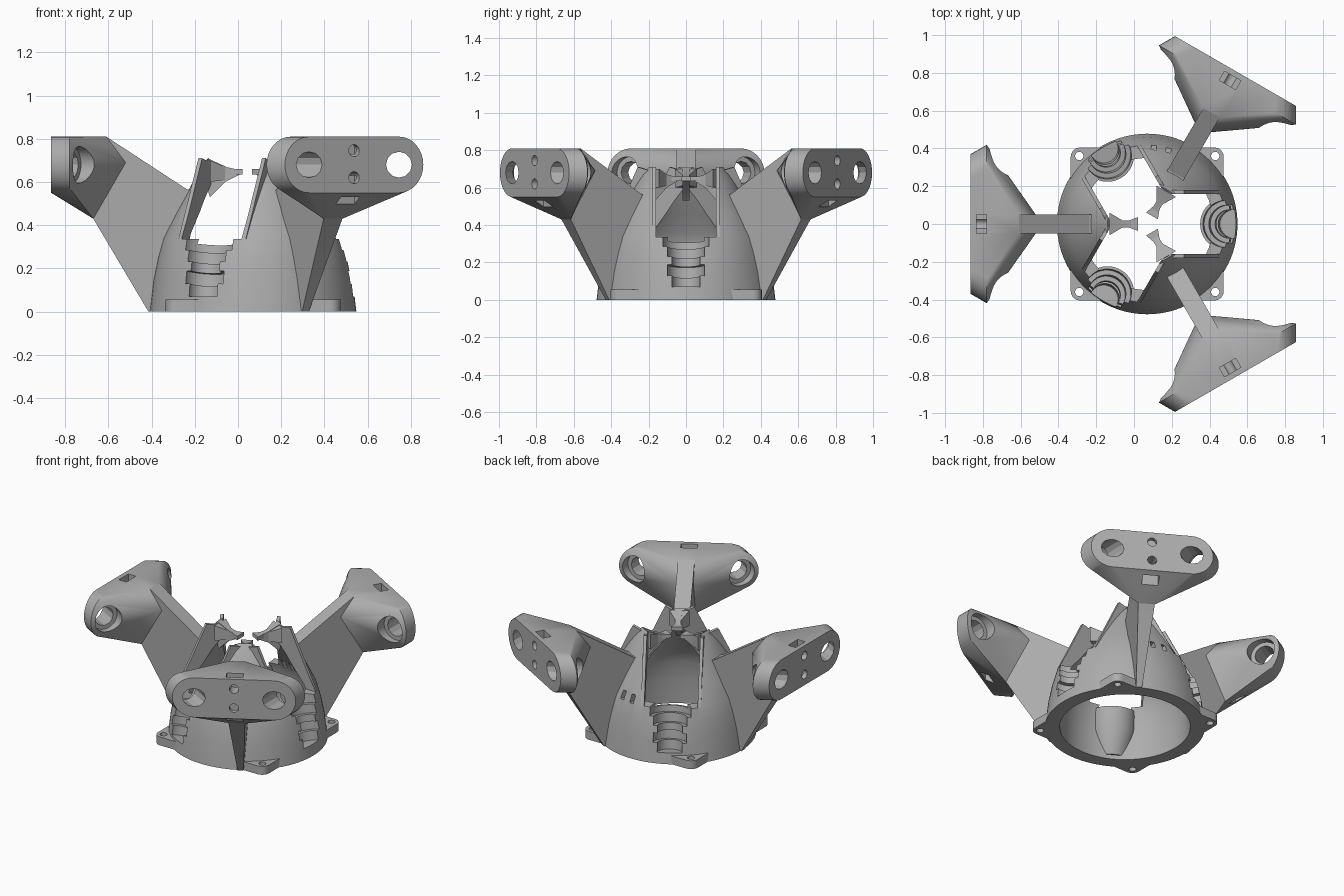
import bpy, bmesh
from math import radians, cos, sin, tan, pi
from mathutils import Matrix, Vector

cube = bpy.data.objects.get("Cube")
if cube:
    bpy.data.objects.remove(cube)

grey = bpy.data.materials.new("plain grey")
grey.use_nodes = True
colour = (0.42, 0.42, 0.42, 1)
grey.diffuse_color = colour
grey.node_tree.nodes["Principled BSDF"].inputs["Base Color"].default_value = colour

CENTRE = Matrix.Translation((0.07, 0, 0))
ARMS = (60, 180, 300)
WINDOWS = (0, 120, 240)


def turn(angle):
    return Matrix.Rotation(radians(angle), 4, 'Z')


def finish(bm, name, matrix=Matrix()):
    """Turn a bmesh into an object, with its transform baked in."""
    bmesh.ops.transform(bm, matrix=matrix, verts=bm.verts)
    bmesh.ops.recalc_face_normals(bm, faces=bm.faces)
    mesh = bpy.data.meshes.new(name)
    bm.to_mesh(mesh)
    bm.free()
    mesh.materials.append(grey)
    obj = bpy.data.objects.new(name, mesh)
    bpy.context.collection.objects.link(obj)
    return obj


def prism(name, points, half, matrix=Matrix()):
    """Extrude an x-z outline along y; half may be a function of z."""
    width = half if callable(half) else (lambda z: half)
    bm = bmesh.new()
    sides = [[bm.verts.new((x, s * width(z), z)) for x, z in points] for s in (-1, 1)]
    n = len(points)
    for side in sides:
        bm.faces.new(side)
    for i in range(n):
        j = (i + 1) % n
        bm.faces.new((sides[0][i], sides[0][j], sides[1][j], sides[1][i]))
    return finish(bm, name, matrix)


def lathe(name, points, steps, matrix=Matrix()):
    """Spin a closed r-z outline about z."""
    bm = bmesh.new()
    verts = [bm.verts.new((r, 0, z)) for r, z in points]
    edges = [bm.edges.new((verts[i], verts[i - 1])) for i in range(len(verts))
             if points[i][0] or points[i - 1][0]]
    bmesh.ops.spin(bm, geom=verts + edges, cent=(0, 0, 0), axis=(0, 0, 1),
                   angle=2 * pi, steps=steps, use_merge=True)
    bmesh.ops.remove_doubles(bm, verts=bm.verts, dist=1e-4)
    return finish(bm, name, matrix)


def box(name, low, high, matrix=Matrix()):
    return prism(name, [(low[0], low[2]), (high[0], low[2]), (high[0], high[2]),
                        (low[0], high[2])], (high[1] - low[1]) / 2,
                 matrix @ Matrix.Translation((0, (high[1] + low[1]) / 2, 0)))


def rod(name, start, direction, length, radius, sides=32):
    """Solid cylinder from a start point along a direction."""
    spin = Vector(direction).to_track_quat('Z', 'Y').to_matrix().to_4x4()
    return lathe(name, [(0, 0), (radius, 0), (radius, length), (0, length)], sides,
                 Matrix.Translation(start) @ spin)


def hull(name, points, matrix=Matrix()):
    bm = bmesh.new()
    for p in points:
        bm.verts.new(p)
    res = bmesh.ops.convex_hull(bm, input=bm.verts)
    loose = {v for v in res["geom_interior"] + res["geom_unused"]
             if isinstance(v, bmesh.types.BMVert)}
    bmesh.ops.delete(bm, geom=list(loose), context='VERTS')
    bmesh.ops.dissolve_limit(bm, angle_limit=0.01, verts=bm.verts, edges=bm.edges)
    return finish(bm, name, matrix)


def combine(obj, tools, operation, keep=False):
    """Apply booleans at once and discard the tools."""
    for tool in tools:
        mod = obj.modifiers.new("cut", 'BOOLEAN')
        mod.object, mod.operation, mod.solver = tool, operation, 'EXACT'
    graph = bpy.context.evaluated_depsgraph_get()
    mesh = bpy.data.meshes.new_from_object(obj.evaluated_get(graph))
    obj.modifiers.clear()
    obj.data = mesh
    if not keep:
        for tool in tools:
            bpy.data.objects.remove(tool)


# Shell: hollow ogive with three tall windows
outer = [(0.478, 0), (0.46, 0.15), (0.44, 0.25), (0.415, 0.34), (0.36, 0.45),
         (0.295, 0.57), (0.24, 0.67), (0.21, 0.71)]
inner = [(0.16, 0.66), (0.2, 0.58), (0.27, 0.46), (0.34, 0.36), (0.37, 0.28),
         (0.385, 0.15), (0.39, 0)]
shell = lathe("shell", outer + inner, 96)
solid = lathe("solid_helper", [(0, 0)] + outer + [(0, 0.71)], 96)

# Stepped sockets below the windows, with bulges on the inside
socket = [(0, 0.07), (0.075, 0.07), (0.075, 0.13), (0.1, 0.13), (0.1, 0.19), (0.075, 0.19),
          (0.075, 0.235), (0.1, 0.235), (0.1, 0.29), (0.125, 0.29), (0.125, 0.42), (0, 0.42)]
bulges, cutters = [], []
for a in WINDOWS:
    lean = turn(a) @ Matrix.Translation((0.47, 0, 0)) @ Matrix.Rotation(radians(-9), 4, 'Y')
    bulge = lathe("bulge", [(0, 0.04), (0.09, 0.04), (0.14, 0.2), (0.14, 0.33), (0, 0.33)],
                  40, lean)
    combine(bulge, [solid], 'INTERSECT', keep=True)
    bulges.append(bulge)
    cutters.append(lathe("socket_cutter", socket, 40, lean))
    cutters.append(box("window_cutter", (0, -0.16, 0.335), (0.7, 0.16, 0.9), turn(a)))
bpy.data.objects.remove(solid)

# Two small cable slots through the shell
for a in (74, 85):
    cutters.append(box("slot_cutter", (0.3, -0.014, 0.33), (0.5, 0.014, 0.38), turn(a)))
combine(shell, bulges, 'UNION')
combine(shell, cutters, 'DIFFERENCE')
shell.data.transform(CENTRE)
parts = [shell]

# Frame walls along both sides of each window
frame = [(0.38, 0.335), (0.195, 0.71), (0.1, 0.685), (0.14, 0.59), (0.33, 0.335)]
for a in WINDOWS:
    for side in (-1, 1):
        shift = Matrix.Translation((0, side * 0.17, 0))
        parts.append(prism("window_frame", frame, 0.01, CENTRE @ turn(a) @ shift))

# Thin ribs reaching in to the open tip, each with a flared end
rib = [(0.24, 0.66), (0.2, 0.705), (0.12, 0.668), (0.06, 0.655), (0.06, 0.635),
       (0.13, 0.6), (0.2, 0.53)]
for a in ARMS:
    place = CENTRE @ turn(a)
    parts.append(prism("tip_rib", rib, 0.018, place))
    parts.append(hull("tip_flare", [(x, s * y, z) for x, y in ((0.11, 0.014), (0.05, 0.036),
                                                               (0.065, 0.03))
                                    for s in (-1, 1) for z in (0.635, 0.66)], place))
    parts.append(hull("rib_root", [(x, s * y, z) for x, y, z in
                                   ((0.13, 0.018, 0.67), (0.2, 0.06, 0.7), (0.2, 0.06, 0.6),
                                    (0.13, 0.018, 0.61)) for s in (-1, 1)], place))

# Arm blades, narrowing towards the base
blade = [(0.44, 0), (0.485, 0), (0.74, 0.43), (0.85, 0.56), (0.85, 0.8), (0.68, 0.81),
         (0.305, 0.565), (0.27, 0.56), (0.33, 0.42), (0.4, 0.25)]
for a in ARMS:
    parts.append(prism("arm_blade", blade,
                       lambda z: 0.018 + 0.032 * min(1, z / 0.43), CENTRE @ turn(a)))


# Arm heads: rounded bars with splayed ends tapering into the blade
def stadium(r):
    reach = 0.24 + (0.935 - r) * tan(radians(30))
    return [(r, s * (reach + 0.13 * cos(t)), 0.68 + 0.13 * sin(t))
            for s in (-1, 1) for t in [pi * (i / 16 - 0.5) for i in range(17)]]


neck = [(r, s * 0.05, z) for r, z in ((0.74, 0.43), (0.59, 0.69), (0.68, 0.81))
        for s in (-1, 1)]
head = hull("arm_head", stadium(0.935) + stadium(0.85) + neck)
holes = [box("pocket_cutter", (0.85, -0.05, 0.73), (0.905, 0.05, 0.9)),
         box("pocket_cutter", (0.85, -0.05, 0.4), (0.905, 0.05, 0.63))]
for z in (0.62, 0.745):
    holes.append(rod("bolt_cutter", (1, 0, z), (-1, 0, 0), 0.25, 0.028, 20))
for s in (-1, 1):
    axis = Vector((-cos(radians(30)), s * 0.5, 0))
    mouth = Vector((0.935, s * 0.24, 0.68))
    holes.append(rod("joint_cutter", mouth - axis * 0.12, axis, 0.5, 0.06, 12))
    holes.append(rod("joint_cutter", mouth + axis * 0.11, axis, 0.3, 0.085))
combine(head, holes, 'DIFFERENCE')
for a in ARMS:
    copy = bpy.data.objects.new("arm_head", head.data.copy())
    bpy.context.collection.objects.link(copy)
    copy.data.transform(CENTRE @ turn(a))
    parts.append(copy)
bpy.data.objects.remove(head)

# Four drilled mounting tabs at the corners of the base
for a in (0, 90, 180, 270):
    rim = [(0.355 + 0.05 * cos(t), 0.355 + 0.05 * sin(t))
           for t in [2 * pi * i / 24 for i in range(24)]]
    rim += [(0.405, 0.235), (0.235, 0.405), (0.3, 0.3)]
    tab = hull("mounting_tab", [(x, y, z) for x, y in rim for z in (0, 0.055)])
    combine(tab, [rod("screw_cutter", (0.36, 0.36, -0.1), (0, 0, 1), 0.3, 0.022, 20)],
            'DIFFERENCE')
    tab.data.transform(CENTRE @ turn(a))
    parts.append(tab)

# Smooth the round surfaces and keep the edges crisp
bpy.ops.object.select_all(action='DESELECT')
for part in parts:
    part.select_set(True)
bpy.context.view_layer.objects.active = shell
bpy.ops.object.shade_smooth_by_angle(angle=radians(25))
